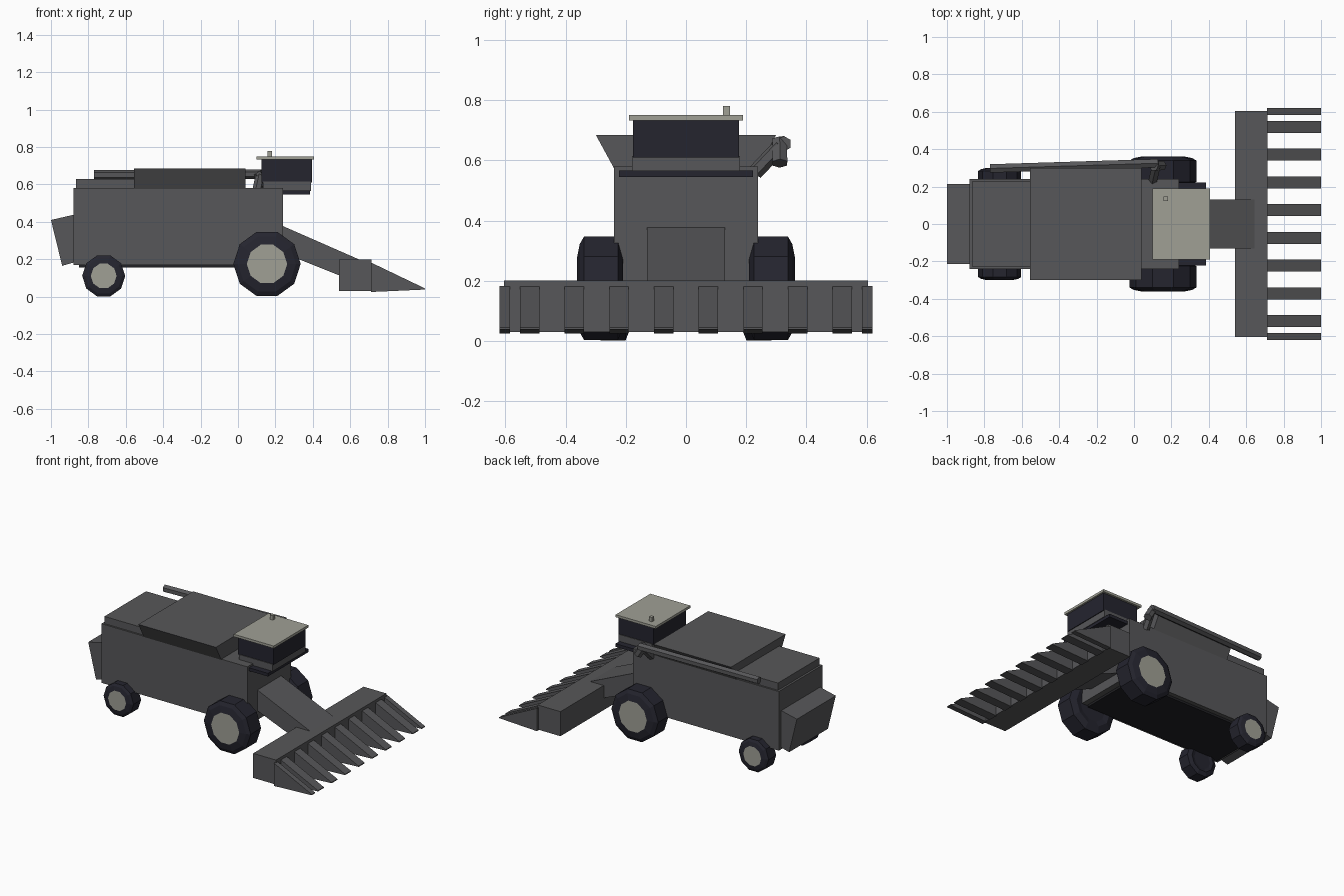
import bpy, bmesh, math
from mathutils import Vector

cube = bpy.data.objects.get("Cube")
if cube:
    bpy.data.objects.remove(cube, do_unlink=True)


def material(name, rgb):
    m = bpy.data.materials.new(name)
    m.use_nodes = True
    m.diffuse_color = (*rgb, 1)
    m.node_tree.nodes["Principled BSDF"].inputs["Base Color"].default_value = (*rgb, 1)
    return m


GREY = material("body grey", (0.095, 0.095, 0.1))
DARK = material("rubber and glass navy", (0.018, 0.018, 0.028))
CREAM = material("roof cream", (0.35, 0.35, 0.3))
BLACK = material("underside black", (0.015, 0.015, 0.018))


def finish(name, bm, *mats):
    bmesh.ops.recalc_face_normals(bm, faces=bm.faces)
    mesh = bpy.data.meshes.new(name)
    bm.to_mesh(mesh)
    bm.free()
    for m in mats:
        mesh.materials.append(m)
    ob = bpy.data.objects.new(name, mesh)
    bpy.context.collection.objects.link(ob)
    return ob


def prism(name, profile, y0, y1, mat):
    """Side profile (x, z) extruded across the machine."""
    bm = bmesh.new()
    face = bm.faces.new([bm.verts.new((x, y0, z)) for x, z in profile])
    new = bmesh.ops.extrude_face_region(bm, geom=[face])["geom"]
    verts = [v for v in new if isinstance(v, bmesh.types.BMVert)]
    bmesh.ops.translate(bm, verts=verts, vec=(0, y1 - y0, 0))
    return finish(name, bm, mat)


def box(name, x0, x1, y0, y1, z0, z1, mat):
    return prism(name, [(x0, z0), (x1, z0), (x1, z1), (x0, z1)], y0, y1, mat)


def tube(name, a, b, r, mat):
    """Six-sided tube between two points."""
    a, b = Vector(a), Vector(b)
    bm = bmesh.new()
    bmesh.ops.create_cone(bm, cap_ends=True, segments=6, radius1=r, radius2=r,
                          depth=(b - a).length)
    ob = finish(name, bm, mat)
    ob.location = (a + b) / 2
    ob.rotation_mode = 'QUATERNION'
    ob.rotation_quaternion = (b - a).to_track_quat('Z', 'Y')
    return ob


def wheel(name, x, z, r, y_in, y_out, side):
    """Ten-sided tyre lathed about y, with a pale hub on the outer face."""
    w = y_out - y_in
    rings = [(0.05, 0.55), (0, 0.75), (0.1, 1), (0.85, 1), (0.94, 0.86), (1, 0.6)]
    bm = bmesh.new()
    loops = []
    for t, k in rings:
        loops.append([bm.verts.new((x + r * k * math.cos(i * math.tau / 10),
                                    side * (y_in + w * t),
                                    z + r * k * math.sin(i * math.tau / 10)))
                      for i in range(10)])
    for p, q in zip(loops, loops[1:]):
        for i in range(10):
            j = (i + 1) % 10
            bm.faces.new((p[i], p[j], q[j], q[i]))
    bm.faces.new(loops[0])
    bm.faces.new(loops[-1]).material_index = 1
    finish(name, bm, DARK, CREAM)


# Main body
box("body", -0.88, 0.24, -0.24, 0.24, 0.17, 0.58, GREY)
box("underside_pan", -0.85, 0.2, -0.21, 0.21, 0.155, 0.175, BLACK)
box("rear_deck", -0.865, -0.55, -0.228, 0.228, 0.575, 0.63, GREY)
prism("rear_hood", [(-1, 0.41), (-0.94, 0.165), (-0.87, 0.185), (-0.87, 0.44)],
      -0.213, 0.213, GREY)

# Grain hopper flares outwards to the top
hopper = box("hopper", -0.555, 0.04, -0.24, 0.24, 0.575, 0.685, GREY)
for v in hopper.data.vertices:
    if v.co.z > 0.6:
        v.co.y *= 1.25

# Unloading auger folded along the left side
tube("auger_tube", (-0.77, 0.297, 0.65), (0.13, 0.325, 0.655), 0.026, GREY)
tube("auger_spout", (0.105, 0.31, 0.665), (0.15, 0.312, 0.59), 0.028, GREY)
tube("auger_elbow", (0.1, 0.23, 0.56), (0.12, 0.315, 0.65), 0.026, GREY)

# Cab
box("cab_platform", 0.1, 0.385, -0.222, 0.222, 0.545, 0.567, DARK)
box("cab_base", 0.135, 0.39, -0.18, 0.18, 0.565, 0.615, GREY)
box("cab_glass", 0.125, 0.395, -0.176, 0.176, 0.61, 0.736, DARK)
box("cab_roof", 0.1, 0.407, -0.19, 0.19, 0.733, 0.75, CREAM)
box("beacon", 0.158, 0.182, 0.123, 0.147, 0.75, 0.78, CREAM)

# Feeder house and header
prism("feeder_house", [(0.2, 0.395), (0.645, 0.2), (0.6, 0.09), (0.2, 0.25)],
      -0.13, 0.13, GREY)
box("header", 0.54, 0.715, -0.605, 0.605, 0.03, 0.2, GREY)


# Crop dividers
def divider(name, y, half):
    prism(name, [(0.71, 0.025), (1, 0.038), (1, 0.044), (0.71, 0.183)],
          y - half, y + half, GREY)


for side, label in ((1, "left"), (-1, "right")):
    for n in range(4):
        divider(f"divider_{label}_{n + 1}", side * (0.074 + 0.1485 * n), 0.032)
    divider(f"end_divider_{label}", side * 0.602, 0.018)
    wheel(f"front_wheel_{label}", 0.155, 0.175, 0.18, 0.21, 0.362, side)
    wheel(f"rear_wheel_{label}", -0.718, 0.111, 0.115, 0.19, 0.3, side)
